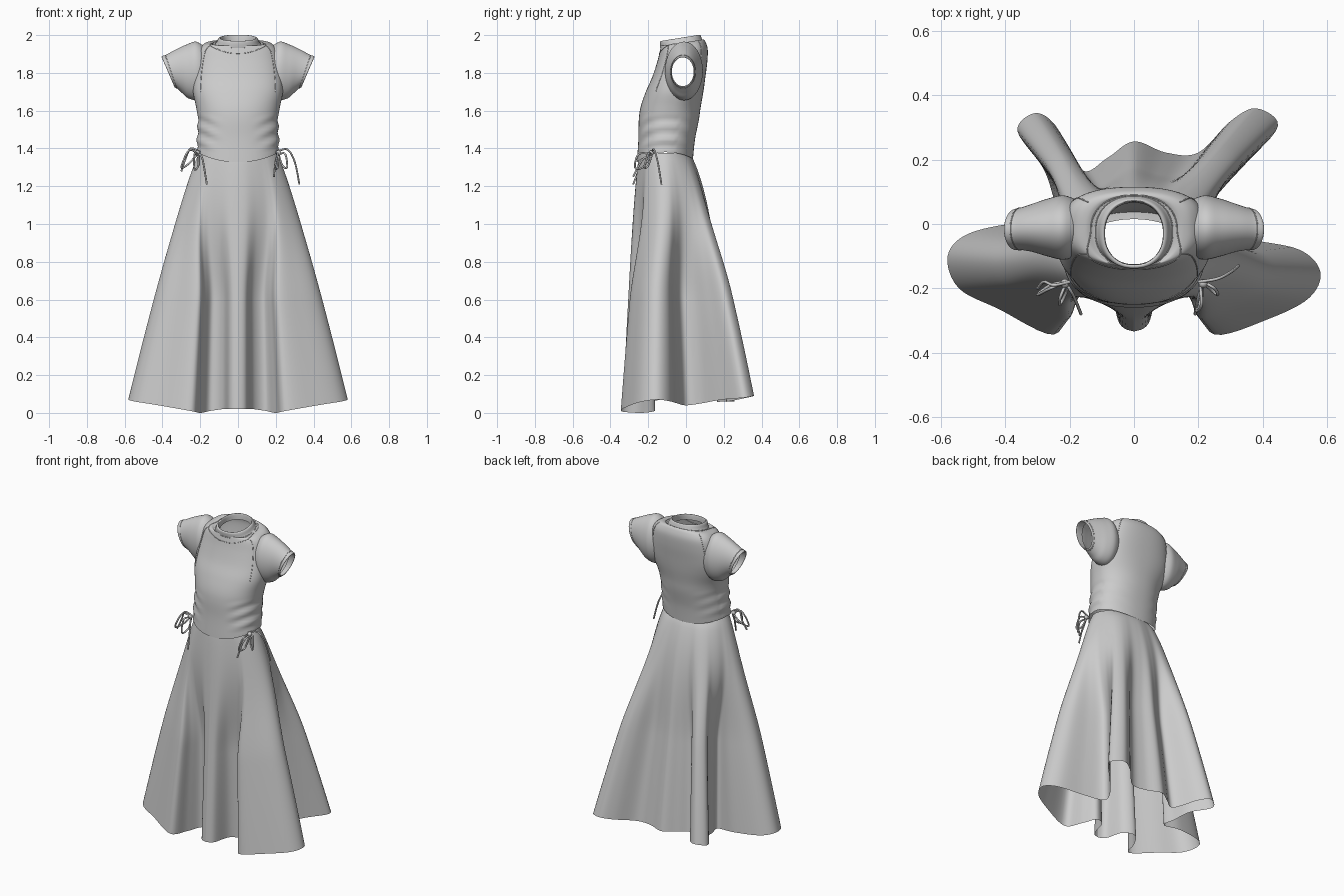
import bpy, math
from mathutils import Vector

if "Cube" in bpy.data.objects:
    bpy.data.objects.remove(bpy.data.objects["Cube"])


def make_material(name, rgb):
    mat = bpy.data.materials.new(name)
    mat.use_nodes = True
    mat.diffuse_color = (*rgb, 1)
    bsdf = next(n for n in mat.node_tree.nodes if n.type == 'BSDF_PRINCIPLED')
    bsdf.inputs["Base Color"].default_value = (*rgb, 1)
    return mat


cloth = make_material("light grey cloth", (0.6, 0.6, 0.6))


def spline(keys, u):
    """Catmull-Rom value at u along a list of equal-length tuples."""
    last = len(keys) - 1
    i = min(int(u), last - 1)
    t = u - i
    a, b, c, d = (keys[max(0, min(last, k))] for k in range(i - 1, i + 3))
    return [0.5 * (2 * q + (r - p) * t + (2 * p - 5 * q + 4 * r - s) * t ** 2
                   + (3 * q - p - 3 * r + s) * t ** 3)
            for p, q, r, s in zip(a, b, c, d)]


def loft(name, rows, keep=lambda centre: True, mirror=False):
    """Skin closed rings of points; keep() decides which faces stay."""
    n = len(rows[0])
    verts = [Vector(p) for row in rows for p in row]
    faces = []
    for i in range(len(rows) - 1):
        for j in range(n):
            k = (j + 1) % n
            face = (i * n + j, i * n + k, (i + 1) * n + k, (i + 1) * n + j)
            if keep(sum((verts[v] for v in face), Vector()) / 4):
                faces.append(face)
    mesh = bpy.data.meshes.new(name)
    mesh.from_pydata(verts, [], faces)
    mesh.materials.append(cloth)
    mesh.shade_smooth()
    obj = bpy.data.objects.new(name, mesh)
    bpy.context.collection.objects.link(obj)
    if mirror:
        obj.modifiers.new("Mirror", 'MIRROR')


def cord(name, paths, radius):
    """Thin round cord along smooth paths."""
    curve = bpy.data.curves.new(name, 'CURVE')
    curve.dimensions = '3D'
    curve.bevel_depth = radius
    curve.bevel_resolution = 2
    curve.use_fill_caps = True
    for path in paths:
        steps = 8 * (len(path) - 1)
        sp = curve.splines.new('POLY')
        sp.points.add(steps)
        for i, point in enumerate(sp.points):
            point.co = (*spline(path, i / 8), 1)
    curve.materials.append(cloth)
    obj = bpy.data.objects.new(name, curve)
    bpy.context.collection.objects.link(obj)


def smooth(t):
    t = max(0, min(1, t))
    return t * t * (3 - 2 * t)


# Skirt: waist ellipse flaring into a hem with deep folds (angle, x, y, z)
left_hem = [
    (0, 0, -.335, .02), (10, .045, -.31, .02), (22, .08, -.2, .02),
    (32, .15, -.165, .01), (40, .2, -.24, 0), (48, .25, -.344, .01),
    (60, .42, -.295, .04), (72, .545, -.23, .06), (80, .58, -.15, .07),
    (90, .515, -.08, .06), (100, .35, -.045, .05), (109, .23, 0, .04),
    (119, .25, .08, .05), (129, .35, .19, .07), (138, .448, .305, .08),
    (146, .38, .36, .09), (154, .3, .32, .08), (163, .2, .222, .06),
    (172, .1, .222, .06), (180, 0, .257, .06)]


def right_key(key):
    """Opposite side: side fold sits further back, back fold is narrower."""
    a, x, y, z = key
    back = 125 < a < 175
    if 75 < a < 105:
        y += .05
    elif 50 < a < 75:
        y += .03
    elif 160 < a < 165:
        y -= .055
    elif back:
        y -= .015
    return (360 - a, -x * (.81 if back else 1), y, z)


hem_keys = left_hem + [right_key(k) for k in reversed(left_hem[:-1])]
SUB, ROWS = 6, 44
hem = [spline(hem_keys, i / SUB) for i in range(SUB * (len(hem_keys) - 1))]
skirt_rows = []
for r in range(ROWS + 1):
    t = 1 - r / ROWS
    flare_x, flare_y = t ** .84, t ** .7
    fold = .25 + .75 * smooth((t - .08) / .5)
    ring = []
    for deg, hx, hy, hz in hem:
        s, c = math.sin(math.radians(deg)), math.cos(math.radians(deg))
        wx, wy = .205 * s, -.115 - .13 * c
        tx = .58 * s * (1 - fold) + hx * fold
        ty = -.34 * c * (1 - fold) + hy * fold
        ring.append((wx + flare_x * (tx - wx), wy + flare_y * (ty - wy),
                     1.375 - t * (1.375 - hz)))
    skirt_rows.append(ring)
loft("skirt", skirt_rows)

# Bodice: rings of height, half width, front y, back y, forward slope
bodice_keys = [
    (1.355, .217, -.26, .037, 0), (1.45, .216, -.252, .048, 0),
    (1.55, .212, -.25, .068, 0), (1.62, .222, -.24, .078, 0),
    (1.7, .238, -.213, .092, 0), (1.78, .236, -.178, .103, 0),
    (1.86, .224, -.152, .113, 0), (1.92, .208, -.138, .115, .03),
    (1.95, .182, -.133, .104, .1), (1.96, .15, -.132, .092, .15),
    (1.954, .12, -.135, .087, .18), (1.982, .104, -.138, .078, .16),
    (1.984, .092, -.128, .07, .16), (1.95, .09, -.125, .066, .15)]


def bodice_point(u, a):
    z, w, front, back, slope = spline(bodice_keys, u)
    s, c = math.sin(a), math.cos(a)
    # squarer across the shoulders, rounder at the waist and neck
    square = smooth((z - 1.6) / .18) * smooth((w - .12) / .05)
    power = .9 - square * (.15 if c > 0 else .3)
    s = math.copysign(abs(s) ** .9, s)
    c = math.copysign(abs(c) ** power, c)
    y = (front + back) / 2 - (back - front) / 2 * c
    z += slope * (y + .02)
    z += max(0, 1 - u) * (.025 * s * s - (.028 if c > 0 else .01) * c * c)
    # gathers that hang from the side drawstrings
    x = w * s
    gather = smooth((abs(x) - .06) / .12) * smooth((1.6 - z) / .08) * smooth((z - 1.38) / .04)
    ripple = (.005 if c > -.3 else .002) * gather * math.sin((z - .45 * abs(x)) * 85)
    return (x + ripple * s, y - ripple * c, z)


def around(f, n=96):
    return [f(2 * math.pi * j / n) for j in range(n)]


def outside_armhole(p):
    return abs(p.x) < .13 or ((p.y + .015) / .074) ** 2 + ((p.z - 1.8) / .105) ** 2 > 1


steps = 6 * (len(bodice_keys) - 1)
loft("bodice", [around(lambda a: bodice_point(i / 6, a)) for i in range(steps + 1)],
     outside_armhole)

# Sleeves: x, tilt, y, z, half depth, half height; the last rings turn inside
sleeve_keys = [
    (.17, 0, -.013, 1.805, .084, .128), (.218, .003, -.011, 1.81, .1, .155),
    (.268, .004, -.011, 1.808, .09, .142), (.315, .018, -.012, 1.808, .075, .114),
    (.35, .028, -.015, 1.807, .066, .09), (.368, .033, -.017, 1.806, .064, .083),
    (.367, .033, -.017, 1.806, .058, .076), (.33, .025, -.016, 1.807, .06, .082)]


def sleeve_point(u, b):
    x, tilt, y, z, depth, height = spline(sleeve_keys, u)
    return (x + tilt * math.cos(b), y - depth * math.sin(b), z + height * math.cos(b))


loft("sleeves", [around(lambda b: sleeve_point(i / 5, b), 64)
                 for i in range(5 * (len(sleeve_keys) - 1) + 1)], mirror=True)

# Raised seams at collar, cuffs and the front and back panels
collar = around(lambda a: bodice_point(10, a), 48)
neckline = around(lambda a: bodice_point(9.5 - 2.8 * max(0, math.cos(a)) ** 1.5, a), 48)
cuff = around(lambda b: sleeve_point(4.2, b), 32)
cuffs = [[(m * x, y, z) for x, y, z in cuff + cuff[:1]] for m in (1, -1)]
panels = [[bodice_point(4 + k / 3, m * a) for k in range(14)]
          for m in (1, -1) for a in (math.radians(54), math.radians(126))]
cord("neck_seams", [collar + collar[:1], neckline + neckline[:1]], .002)
cord("cuff_seams", cuffs, .002)
cord("panel_seams", panels, .002)

# Drawstring bows on both hips
left_bow = [
    [(.205, -.18, 1.37), (.21, -.25, 1.37), (.195, -.27, 1.3), (.21, -.23, 1.3), (.215, -.18, 1.37)],
    [(.215, -.18, 1.37), (.25, -.2, 1.37), (.26, -.22, 1.3), (.235, -.2, 1.31), (.215, -.18, 1.37)],
    [(.2, -.18, 1.38), (.26, -.17, 1.395), (.3, -.15, 1.33), (.325, -.13, 1.21)],
    [(.215, -.18, 1.37), (.2, -.23, 1.34), (.19, -.28, 1.25)]]
right_bow = [
    [(-.21, -.18, 1.37), (-.26, -.2, 1.39), (-.3, -.22, 1.3), (-.26, -.19, 1.32), (-.215, -.18, 1.37)],
    [(-.21, -.18, 1.37), (-.23, -.23, 1.37), (-.23, -.25, 1.29), (-.21, -.21, 1.31), (-.21, -.18, 1.37)],
    [(-.215, -.18, 1.37), (-.19, -.22, 1.35), (-.165, -.28, 1.21)],
    [(-.2, -.18, 1.38), (-.25, -.19, 1.4), (-.28, -.18, 1.34), (-.3, -.2, 1.28)]]
cord("left_bow", left_bow, .005)
cord("right_bow", right_bow, .005)
for side, x in (("left", .215), ("right", -.215)):
    bpy.ops.mesh.primitive_uv_sphere_add(segments=16, ring_count=8, radius=.014,
                                         location=(x, -.185, 1.375))
    knot = bpy.context.object
    knot.name = side + "_knot"
    knot.data.materials.append(cloth)
    bpy.ops.object.shade_smooth()
